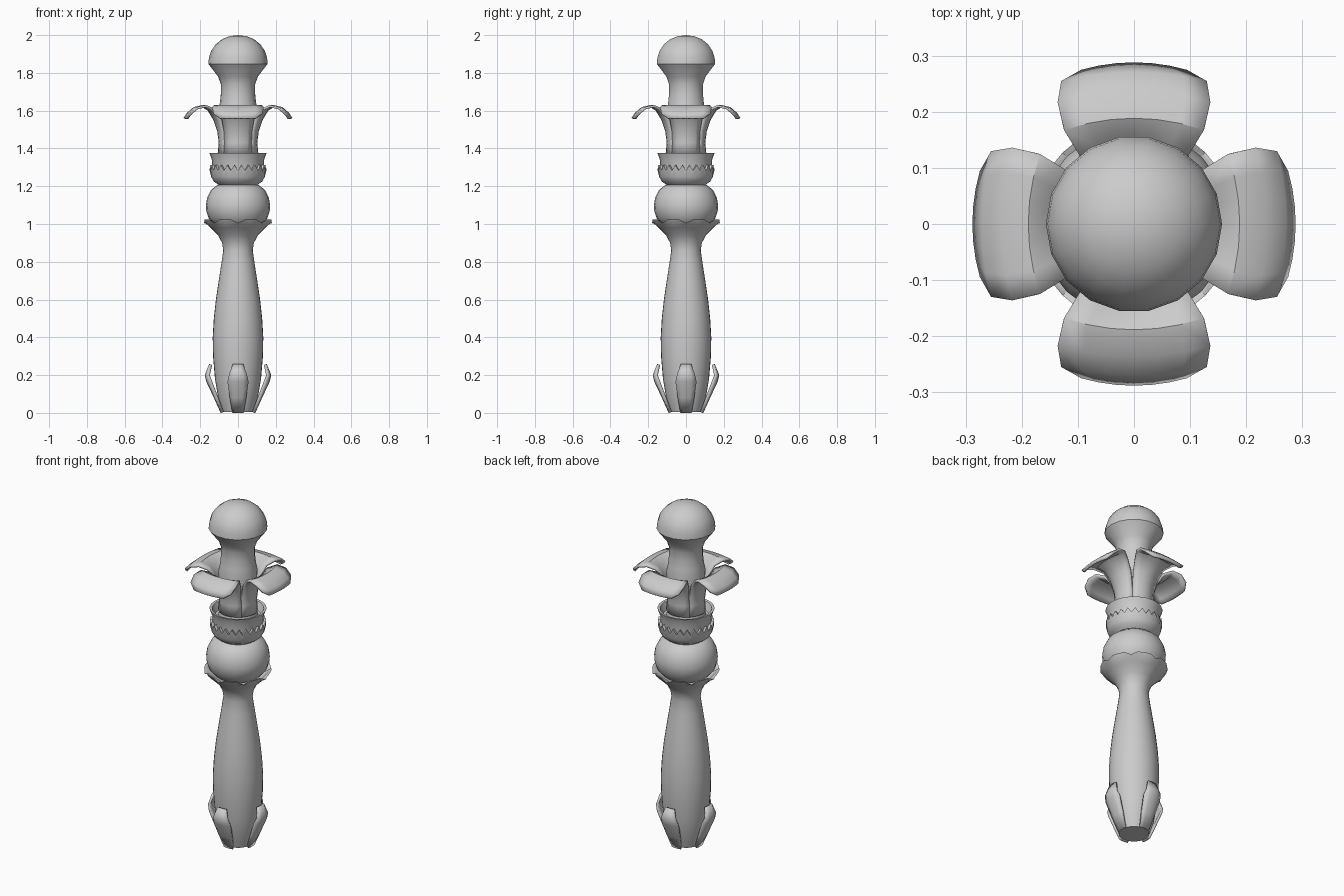
import bpy, math

def finish(name, verts, faces, thick=0.0, angle=35):
    me = bpy.data.meshes.new(name)
    me.from_pydata(verts, [], faces)
    ob = bpy.data.objects.new(name, me)
    bpy.context.collection.objects.link(ob)
    if thick:
        m = ob.modifiers.new("thickness", 'SOLIDIFY')
        m.thickness = thick
        m.offset = -1
    bpy.ops.object.select_all(action='DESELECT')
    ob.select_set(True)
    bpy.context.view_layer.objects.active = ob
    bpy.ops.object.shade_smooth_by_angle(angle=math.radians(angle))
    return ob

def lathe(name, profile, sides, edit=None):
    """Turn (radius, z) points, bottom to top; edit(ring, side) shifts z."""
    verts, faces, rings = [], [], []
    for k, (r, z) in enumerate(profile):
        n = 1 if r == 0 else sides
        rings.append(list(range(len(verts), len(verts) + n)))
        for i in range(n):
            a = 2 * math.pi * i / sides
            dz = edit(k, i) if edit else 0
            verts.append((r * math.cos(a), r * math.sin(a), z + dz))
    for A, B in zip(rings, rings[1:]):
        for i in range(sides):
            q = [A[i % len(A)], A[(i + 1) % len(A)], B[(i + 1) % len(B)], B[i % len(B)]]
            faces.append(list(dict.fromkeys(q)))
    return finish(name, verts, faces)

def petals(name, rows, cols, thick):
    """Four petals; each row is (distance, z, half width, sideways curl back)."""
    for q in range(4):
        c, s = round(math.cos(q * math.pi / 2)), round(math.sin(q * math.pi / 2))
        verts, faces = [], []
        for d, z, w, curl in rows:
            for j in range(cols + 1):
                t = 2 * j / cols - 1
                x, y = d - curl * t * t, w * t
                verts.append((x * c - y * s, x * s + y * c, z))
        for i in range(len(rows) - 1):
            for j in range(cols):
                a = i * (cols + 1) + j
                faces.append((a, a + 1, a + cols + 2, a + cols + 1))
        finish(f"{name}_{q + 1}", verts, faces, thick)

# long tapering body ending in a notched cup
lathe("lower_body", [
    (0, 0.005), (0.08, 0.005), (0.105, 0.08), (0.122, 0.18), (0.132, 0.30),
    (0.134, 0.40), (0.128, 0.50), (0.117, 0.60), (0.102, 0.70), (0.088, 0.79),
    (0.078, 0.86), (0.084, 0.90), (0.105, 0.94), (0.145, 0.98), (0.167, 1.00),
    (0.180, 1.023), (0.166, 1.02), (0.135, 0.985), (0.09, 0.96), (0, 0.96)], 32,
    lambda k, i: -0.018 if k in (15, 16) and i % 4 == 0 else 0)

# leaves around the foot
petals("foot_leaf", [
    (0.092, 0.0, 0.030, 0.004), (0.128, 0.08, 0.044, 0.010),
    (0.168, 0.165, 0.056, 0.018), (0.176, 0.20, 0.048, 0.014),
    (0.153, 0.258, 0.028, 0.004)], 4, 0.014)

# round bead
lathe("bead", [(0, 0.965), (0.08, 0.97), (0.125, 0.995), (0.155, 1.03), (0.168, 1.07),
               (0.170, 1.10), (0.163, 1.14), (0.143, 1.18), (0.11, 1.206), (0.07, 1.215),
               (0, 1.215)], 24)

# saw-edged lower collar
lathe("toothed_collar", [(0, 1.205), (0.10, 1.205), (0.128, 1.225), (0.142, 1.25),
                         (0.150, 1.295), (0.136, 1.295), (0.125, 1.26)], 48,
      lambda k, i: (0.017 if i % 2 else -0.012) if k in (4, 5) else 0)

# open upper collar
lathe("upper_collar", [(0.128, 1.24), (0.136, 1.30), (0.138, 1.34), (0.152, 1.377),
                       (0.138, 1.375), (0.122, 1.335), (0, 1.335)], 24)

# neck, stem and domed knob
lathe("stem_and_knob", [
    (0, 1.33), (0.108, 1.33), (0.098, 1.38), (0.094, 1.44), (0.10, 1.52), (0.105, 1.60),
    (0.096, 1.64), (0.091, 1.69), (0.091, 1.74), (0.105, 1.78), (0.157, 1.848),
    (0.154, 1.88), (0.142, 1.917), (0.118, 1.952), (0.085, 1.978), (0.045, 1.994),
    (0, 2.0)], 18)

# four broad drooping flower petals
petals("flower_petal", [
    (0.108, 1.37, 0.076, 0.032), (0.102, 1.43, 0.072, 0.030),
    (0.110, 1.49, 0.075, 0.032), (0.130, 1.55, 0.085, 0.035),
    (0.160, 1.60, 0.100, 0.032), (0.190, 1.618, 0.125, 0.022),
    (0.230, 1.608, 0.135, 0.018), (0.262, 1.580, 0.128, 0.016),
    (0.278, 1.555, 0.092, 0.014)], 6, 0.012)
